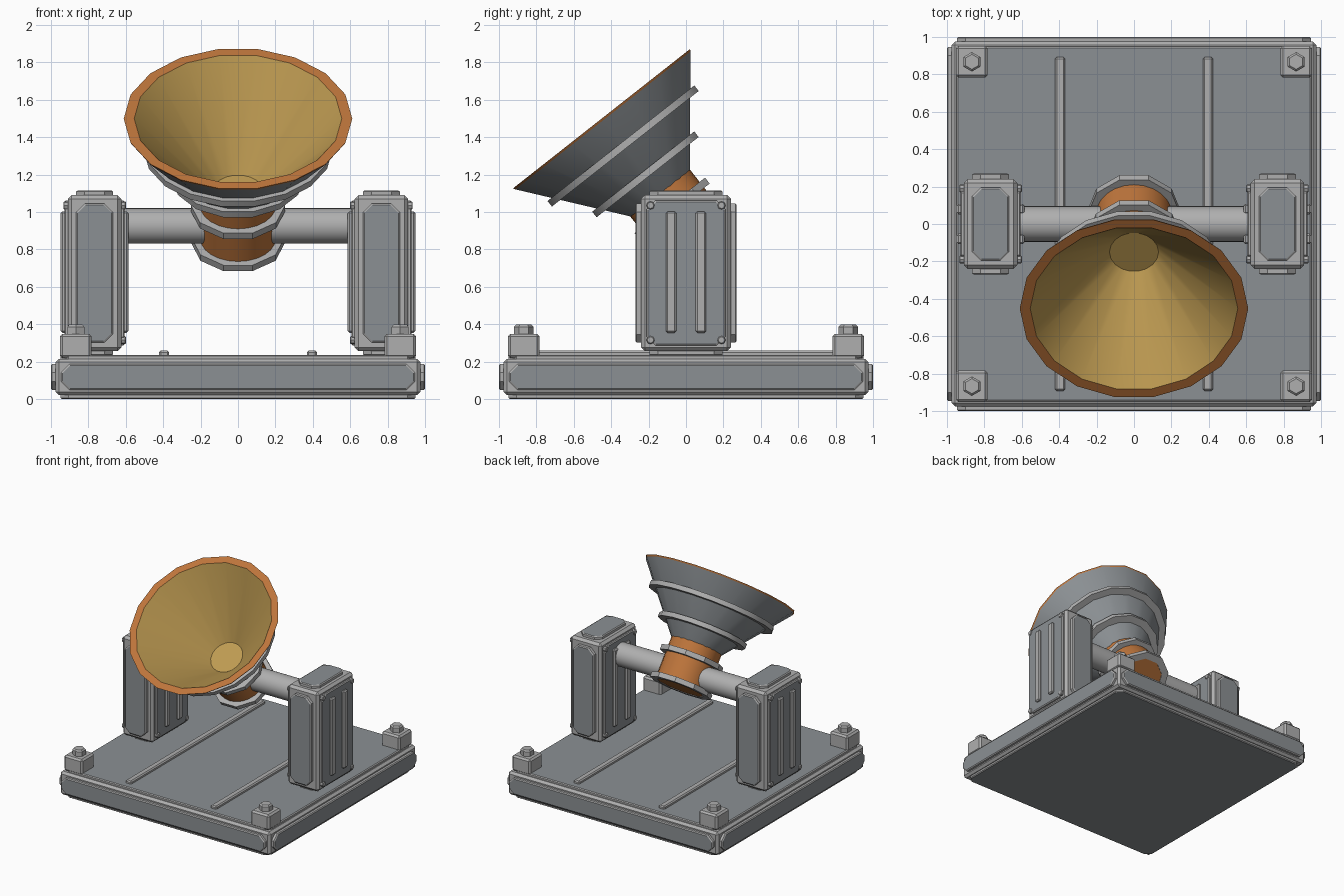
import bpy, bmesh, math
from mathutils import Matrix, Vector

if "Cube" in bpy.data.objects:
    bpy.data.objects.remove(bpy.data.objects["Cube"])


def material(name, rgb):
    m = bpy.data.materials.new(name)
    m.diffuse_color = (*rgb, 1)
    m.use_nodes = True
    m.node_tree.nodes["Principled BSDF"].inputs["Base Color"].default_value = m.diffuse_color
    return m


LIGHT = material("light grey", (0.43, 0.43, 0.43))
DARK = material("slate grey", (0.26, 0.28, 0.295))
ORANGE = material("copper orange", (0.52, 0.18, 0.045))
GOLD = material("brass gold", (0.52, 0.33, 0.085))

TILT = Matrix.Translation((0, 0, 0.925)) @ Matrix.Rotation(math.radians(38.2), 4, 'X')


def finish(name, bm, mats, smooth=False):
    bmesh.ops.recalc_face_normals(bm, faces=bm.faces)
    me = bpy.data.meshes.new(name)
    bm.to_mesh(me)
    bm.free()
    for m in mats:
        me.materials.append(m)
    ob = bpy.data.objects.new(name, me)
    bpy.context.collection.objects.link(ob)
    if smooth:
        bpy.ops.object.select_all(action='DESELECT')
        ob.select_set(True)
        bpy.context.view_layer.objects.active = ob
        bpy.ops.object.shade_smooth_by_angle(angle=math.radians(30))
    return ob


def box(name, centre, half, bevel=0.01):
    bm = bmesh.new()
    bmesh.ops.create_cube(bm, size=2)
    for v in bm.verts:
        v.co = Vector([c + h * k for c, h, k in zip(centre, half, v.co)])
    bmesh.ops.bevel(bm, geom=bm.edges[:], offset=bevel, segments=1, affect='EDGES')
    return finish(name, bm, [LIGHT])


def plate(name, centre, axis, sign, hu, hv, depth, cut):
    """Cut-corner plate with light edges and a dark outer face."""
    u, v = (axis + 1) % 3, (axis + 2) % 3
    bm = bmesh.new()
    rings = []
    for inset, d in ((0, -0.012), (0, depth - 0.006), (0.008, depth)):
        a, b = hu - inset, hv - inset
        c = cut - inset * 0.4
        ring = []
        for x, y in ((a, b - c), (a - c, b), (c - a, b), (-a, b - c),
                     (-a, c - b), (c - a, -b), (a - c, -b), (a, c - b)):
            p = Vector(centre)
            p[axis] += sign * d
            p[u] += x
            p[v] += y
            ring.append(bm.verts.new(p))
        rings.append(ring)
    for lo, hi in zip(rings, rings[1:]):
        for i in range(8):
            j = (i + 1) % 8
            bm.faces.new((lo[i], lo[j], hi[j], hi[i]))
    bm.faces.new(rings[0])
    bm.faces.new(rings[-1]).material_index = 1
    return finish(name, bm, [LIGHT, DARK])


def panelled_box(name, centre, half, depths, margins, cut, bevel):
    """Bevelled block with a plate on each of its six sides."""
    box(name + "_body", centre, half, bevel)
    for axis in range(3):
        for sign in (-1, 1):
            p = Vector(centre)
            p[axis] += sign * half[axis]
            u, v = (axis + 1) % 3, (axis + 2) % 3
            plate(name + "_panel", p, axis, sign, half[u] - margins[axis],
                  half[v] - margins[axis], depths[axis], cut)


def lathe(name, profile, n, mats, bands, matrix, closed=False):
    """Spin (radius, height) points; bands gives a material index per segment."""
    bm = bmesh.new()
    rings = []
    for r, h in profile:
        if r == 0:
            rings.append([bm.verts.new((0, 0, h))] * n)
        else:
            rings.append([bm.verts.new((r * math.cos(math.tau * i / n),
                                        r * math.sin(math.tau * i / n), h))
                          for i in range(n)])
    pairs = list(zip(rings, rings[1:]))
    if closed:
        pairs.append((rings[-1], rings[0]))
    for k, (lo, hi) in enumerate(pairs):
        for i in range(n):
            j = (i + 1) % n
            vs = list(dict.fromkeys((lo[i], lo[j], hi[j], hi[i])))
            bm.faces.new(vs).material_index = bands[k] if bands else 0
    bm.transform(matrix)
    return finish(name, bm, mats, True)


def cylinder(name, r, h0, h1, n, mat, matrix, bevel=0.0):
    pts = [(0, h0), (r, h0), (r, h1 - bevel), (r - bevel, h1), (0, h1)]
    if not bevel:
        pts.pop(3)
    return lathe(name, pts, n, [mat], None, matrix)


def ring(name, r_in, r_out, h0, h1, n):
    pts = [(r_in, h0), (r_out, h0), (r_out, h1), (r_in, h1)]
    return lathe(name, pts, n, [LIGHT], None, TILT, True)


# Base platform
panelled_box("base", (0, 0, 0.1175), (0.975, 0.975, 0.0975),
             (0.025, 0.025, 0.02), (0.028, 0.028, 0.025), 0.045, 0.018)

for sx in (-1, 1):
    # Long floor ribs
    box("floor_rib", (sx * 0.395, 0, 0.242), (0.027, 0.892, 0.016), 0.009)

    # Corner blocks with hex bolts
    for sy in (-1, 1):
        x, y = sx * 0.867, sy * 0.867
        box("corner_block", (x, y, 0.283), (0.085, 0.085, 0.065), 0.014)
        cylinder("corner_bolt", 0.052, 0.34, 0.398, 6, LIGHT,
                 Matrix.Translation((x, y, 0)) @ Matrix.Rotation(math.pi / 6, 4, 'Z'), 0.012)

    # Support pillars
    px = sx * 0.767
    panelled_box("pillar", (px, 0, 0.673), (0.143, 0.24, 0.417),
                 (0.018, 0.03, 0.025), (0.03, 0.045, 0.045), 0.045, 0.02)
    for side in (-1, 1):
        face = px + side * 0.143
        for sy in (-1, 1):
            box("pillar_rib", (face + side * 0.02, sy * 0.08, 0.678),
                (0.018, 0.028, 0.325), 0.01)
            for z in (0.315, 1.035):
                m = (Matrix.Translation((face, sy * 0.19, z))
                     @ Matrix.Rotation(side * math.pi / 2, 4, 'Y'))
                cylinder("pillar_bolt", 0.022, -0.01, 0.024, 8, LIGHT, m, 0.005)

# Axle between the pillars
cylinder("axle", 0.095, -0.625, 0.625, 32, LIGHT,
         Matrix.Translation((0, 0, 0.925)) @ Matrix.Rotation(math.pi / 2, 4, 'Y'))

# Hub with its two collars
cylinder("hub", 0.203, -0.118, 0.23, 24, ORANGE, TILT)
ring("rear_collar", 0.19, 0.248, -0.122, -0.082, 10)
ring("front_collar", 0.19, 0.252, 0.1, 0.14, 10)

# Horn: slate outside, orange rim, gold inside
lathe("horn", [(0, 0.22), (0.202, 0.22), (0.605, 0.718), (0.611, 0.73),
               (0.555, 0.73), (0.12, 0.23), (0, 0.23)], 18,
      [DARK, ORANGE, GOLD], [0, 0, 1, 1, 2, 2], TILT)
cylinder("horn_throat", 0.131, 0.232, 0.243, 32, GOLD, TILT)

# Hoops around the horn
ring("large_hoop", 0.42, 0.507, 0.525, 0.563, 18)
ring("small_hoop", 0.27, 0.356, 0.332, 0.37, 14)
